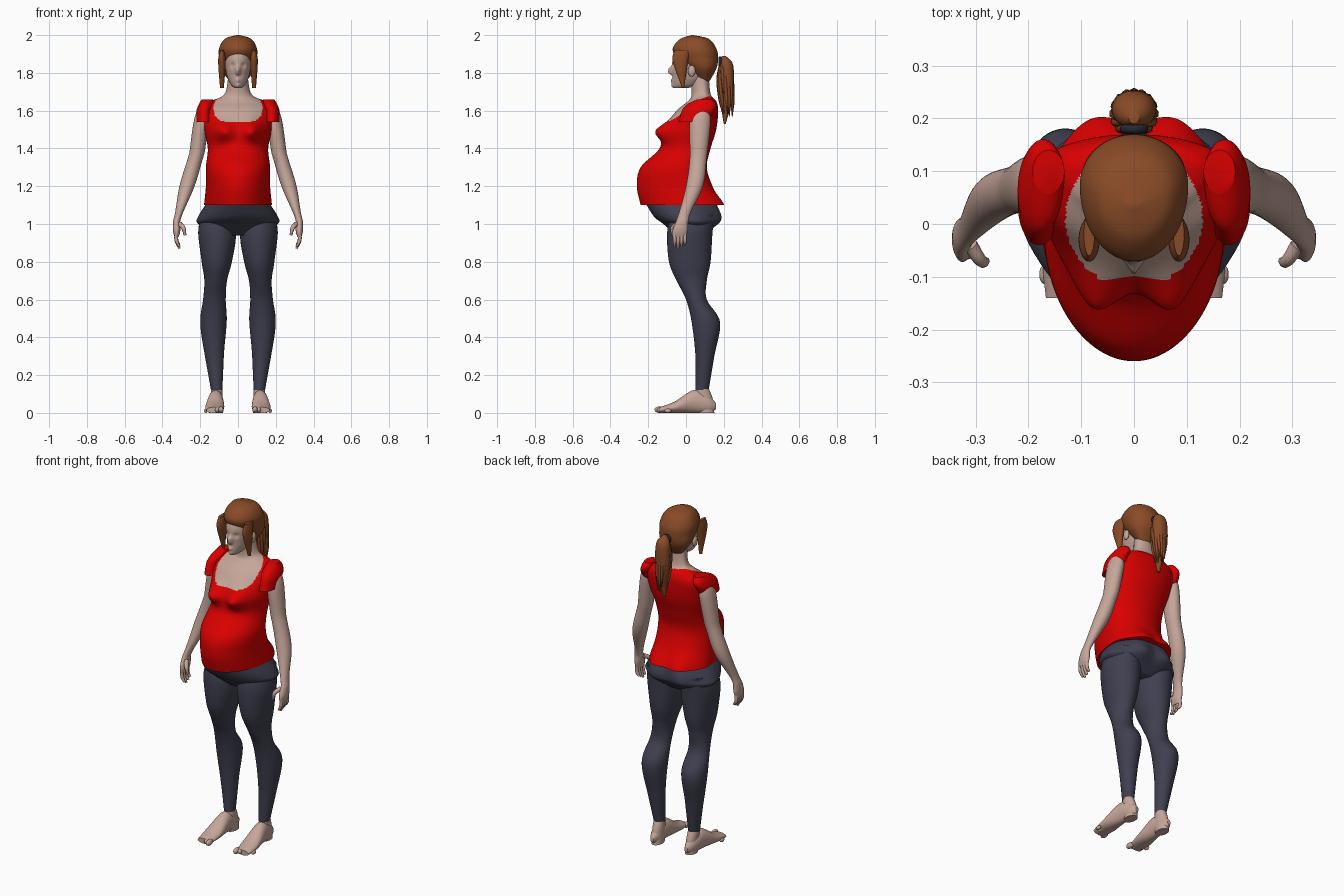
import bpy, bmesh, math, random
from mathutils import Vector

random.seed(4)
start_cube = bpy.data.objects.get("Cube")
if start_cube:
    bpy.data.objects.remove(start_cube, do_unlink=True)


def material(name, colour):
    mat = bpy.data.materials.new(name)
    mat.use_nodes = True
    mat.diffuse_color = (*colour, 1)
    shader = mat.node_tree.nodes["Principled BSDF"]
    shader.inputs["Base Color"].default_value = (*colour, 1)
    return mat


skin = material("skin", (.56, .38, .32))
red = material("red_shirt", (.7, 0, 0))
slate = material("slate_leggings", (.05, .05, .08))
auburn = material("auburn_hair", (.25, .07, .02))
dark = material("dark_band", (.02, .02, .03))


def smooth(obj, name, mat=None):
    obj.name = name
    if mat:
        obj.data.materials.append(mat)
    bpy.ops.object.select_all(action="DESELECT")
    obj.select_set(True)
    bpy.context.view_layer.objects.active = obj
    bpy.ops.object.shade_smooth_by_angle(angle=math.radians(50))
    return obj


def spline(rows, steps):
    """Catmull-Rom interpolation through rows of numbers."""
    points = [Vector(row) for row in rows]
    padded = [points[0], *points, points[-1]]
    result = []
    for before, start, end, after in zip(padded, padded[1:], padded[2:], padded[3:]):
        leave, arrive = (end - before) / 2, (after - start) / 2
        for i in range(steps):
            t = i / steps
            ease = t * t * (3 - 2 * t)
            result.append(start.lerp(end, ease) + leave * t * (1 - t) ** 2
                          - arrive * t * t * (1 - t))
    return result + [points[-1]]


def add_bumps(bumps, x, height):
    """Total push of round swellings, each mirrored in x."""
    return sum(push * math.exp(-((abs(x) - bx) ** 2 + (height - bh) ** 2) / radius ** 2)
               for bx, bh, radius, push in bumps)


def loft(name, mat, rows, centre=lambda height: 0, side=1, count=48, steps=8,
         split=.5, front_bumps=(), back_bumps=(), flat=False):
    """Rows are (height, half width, front, back); a flat loft runs along y."""
    bm = bmesh.new()
    rings = []
    for height, half, front, back in spline(rows, steps):
        mid = front + (back - front) * split
        ring = []
        for k in range(count):
            angle = math.tau * k / count
            across, along = math.cos(angle), math.sin(angle)
            x = side * (centre(height) + half * across)
            depth, bumps = (back - mid, back_bumps) if along > 0 else (mid - front, front_bumps)
            y = mid + depth * along + abs(along) * add_bumps(bumps, x, height)
            ring.append(bm.verts.new((x, height, y) if flat else (x, y, height)))
        rings.append(ring)
    for low, high in zip(rings, rings[1:]):
        for k in range(count):
            j = (k + 1) % count
            bm.faces.new((low[k], low[j], high[j], high[k]))
    bm.faces.new(rings[0])
    bm.faces.new(rings[-1])
    bmesh.ops.recalc_face_normals(bm, faces=bm.faces)
    mesh = bpy.data.meshes.new(name)
    bm.to_mesh(mesh)
    bm.free()
    obj = bpy.data.objects.new(name, mesh)
    bpy.context.collection.objects.link(obj)
    return smooth(obj, name, mat)


def ellipsoid(name, mat, centre, size):
    bpy.ops.mesh.primitive_uv_sphere_add(segments=20, ring_count=12, radius=1, location=centre)
    bpy.context.object.scale = size
    smooth(bpy.context.object, name, mat)


def tube(name, mat, points, radii):
    curve = bpy.data.curves.new(name, "CURVE")
    curve.dimensions = "3D"
    curve.bevel_depth = 1
    curve.bevel_resolution = 2
    curve.resolution_u = 6
    curve.use_fill_caps = True
    line = curve.splines.new("BEZIER")
    line.bezier_points.add(len(points) - 1)
    for knot, point, radius in zip(line.bezier_points, points, radii):
        knot.co, knot.radius = point, radius
        knot.handle_left_type = knot.handle_right_type = "AUTO"
    obj = bpy.data.objects.new(name, curve)
    bpy.context.collection.objects.link(obj)
    bpy.ops.object.select_all(action="DESELECT")
    obj.select_set(True)
    bpy.context.view_layer.objects.active = obj
    bpy.ops.object.convert(target="MESH")
    smooth(bpy.context.object, name, mat)


# Shirt running up into the neck, with a scooped neckline
torso = loft("shirt_and_neck", red, [
    (1.1, .18, -.24, .19), (1.2, .17, -.26, .14), (1.3, .17, -.24, .11),
    (1.4, .16, -.14, .13), (1.5, .18, -.12, .16), (1.6, .19, -.05, .17),
    (1.65, .14, .01, .16), (1.69, .07, .03, .13), (1.8, .05, .02, .12)],
    count=180, steps=16, split=.65,
    front_bumps=[(.08, 1.49, .05, -.06)], back_bumps=[(.09, 1.11, .06, .03)])
torso.data.materials.append(skin)
for face in torso.data.polygons:
    spot = face.center
    if spot.z > 1.54 and math.hypot(spot.x, spot.y - .01) < .13:
        face.material_index = 1

# Leggings over the hips
loft("leggings_hips", slate, [
    (1.12, .16, -.22, .16), (1.04, .21, -.17, .17), (1, .21, -.12, .16), (.94, .1, -.05, .1)],
    count=100, split=.6, back_bumps=[(.09, 1.04, .06, .03)])


def leg_axis(height):
    return .12 + .01 * math.cos(7 * (height - .45))


def arm_axis(height):
    return min(.325, max(.41 - .14 * height, .63 - .3 * height))


def sleeve_axis(height):
    return .18 - .3 * max(0, height - 1.6)


def foot_axis(depth):
    return .12 - .05 * depth


def lock_axis(height):
    return .085


for label, side in (("left", 1), ("right", -1)):
    # Leg, ankle and foot
    loft(label + "_legging", slate, [
        (1.05, .08, -.08, .15), (.95, .1, -.1, .14), (.8, .08, -.09, .13), (.7, .06, -.05, .11),
        (.6, .06, 0, .11), (.48, .07, .03, .18), (.3, .05, .05, .15), (.12, .03, .05, .12)],
        leg_axis, side)
    loft(label + "_ankle", skin, [
        (.15, .03, .06, .11), (.08, .03, .05, .14), (0, .03, .06, .15)], leg_axis, side)
    loft(label + "_foot", skin, [
        (.16, .01, .02, .05), (.12, .03, 0, .09), (.04, .04, 0, .12),
        (-.06, .05, 0, .06), (-.14, .04, 0, .03)], foot_axis, side, flat=True)
    for i, toe in enumerate(("big", "second", "middle", "fourth", "little")):
        size = .017 - i / 700
        ellipsoid(f"{label}_{toe}_toe", skin, (side * (.09 + i / 50), i / 90 - .14, size),
                  (size * .85, size * 1.6, size))

    # Arm and hand
    loft(label + "_arm", skin, [
        (1.63, .02, .06, .11), (1.55, .04, .02, .13), (1.35, .04, .02, .11), (1.2, .04, 0, .09),
        (1.05, .02, -.04, .02), (.97, .02, -.07, .01), (.93, .01, -.07, 0)], arm_axis, side)
    for i, finger in enumerate(("index", "middle", "ring", "little")):
        y = i / 55 - .06
        tip = .87 + .01 * abs(i - 1)
        tube(f"{label}_{finger}_finger", skin,
             [(side * .325, y, .96), (side * .325, y, .91), (side * .31, y, tip)],
             (.01, .01, .006))
    tube(label + "_thumb", skin,
         [(side * .31, -.04, 1), (side * .29, -.07, .98), (side * .28, -.07, .94)],
         (.014, .012, .007))

    # Cap sleeve, deeper at the front
    loft(label + "_sleeve", red, [
        (1.66, .03, .06, .14), (1.62, .04, -.01, .16), (1.54, .04, -.04, .11)],
        sleeve_axis, side)

    # Ear and face-framing lock
    ellipsoid(label + "_ear", skin, (side * .08, .03, 1.81), (.012, .02, .03))
    loft(label + "_hair_lock", auburn, [
        (1.92, .01, -.06, .02), (1.86, .02, -.07, .01), (1.72, .01, -.02, -.01)],
        lock_axis, side)

# Head with nose, eye sockets, lips and chin
loft("head", skin, [
    (1.72, .02, -.06, .01), (1.74, .04, -.07, .07), (1.79, .06, -.07, .11),
    (1.88, .07, -.07, .14), (1.97, .05, -.03, .1)], count=180, steps=16,
    front_bumps=[(0, 1.8, .012, -.02), (0, 1.82, .015, -.02), (.03, 1.84, .014, .01),
                 (0, 1.76, .012, -.01), (0, 1.73, .015, -.01)])

# Hair cap
loft("hair_cap", auburn, [
    (1.75, .04, .07, .12), (1.82, .09, .01, .16), (1.88, .1, -.05, .17),
    (1.93, .1, -.07, .16), (1.98, .07, -.03, .12), (2, .01, .03, .04)],
    count=80, split=.6)

# Ponytail with its tie and loose strands
bpy.ops.mesh.primitive_torus_add(major_radius=.018, minor_radius=.009,
                                 location=(0, .18, 1.86), rotation=(math.pi / 2, 0, 0))
smooth(bpy.context.object, "hair_tie", dark)
loft("ponytail", auburn, [
    (1.89, .01, .19, .21), (1.84, .04, .18, .25), (1.7, .04, .19, .25),
    (1.6, .02, .19, .23), (1.53, .01, .2, .21)])
strands = 16
for i in range(strands):
    angle = math.tau * i / strands
    outward = Vector((math.cos(angle), math.sin(angle), 0)) * .035
    root = Vector((0, .2, 1.87))
    tip = Vector((0, .22, random.uniform(1.56, 1.66)))
    tube(f"ponytail_strand_{i + 1}", auburn,
         [root + outward / 3, root.lerp(tip, .3) + outward,
          root.lerp(tip, .7) + outward, tip + outward * .7],
         (.006, .009, .009, .002))
